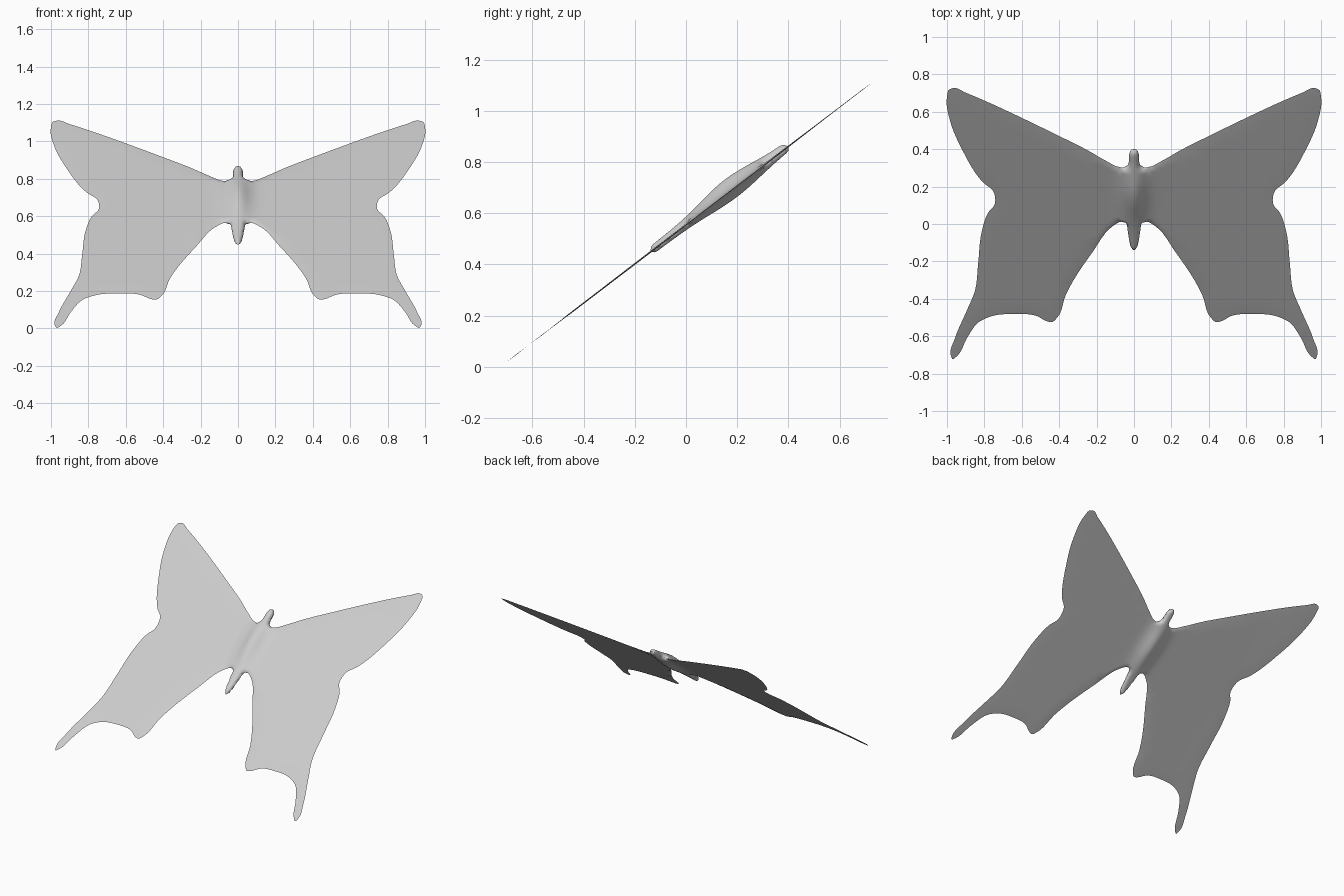
import bpy, math
from mathutils import Vector
from mathutils.geometry import delaunay_2d_cdt

if "Cube" in bpy.data.objects:
    bpy.data.objects.remove(bpy.data.objects["Cube"])

SLOPE, Z_MID = 0.765, 0.555        # the whole figure lies on one tilted plane
NORMAL = Vector((0, -SLOPE, 1)).normalized()

# Right half of the silhouette seen from above, head tip round to abdomen tip
HALF = [(0, .40), (.018, .392), (.026, .37), (.027, .34), (.034, .315), (.055, .303), (.09, .308),
        (.15, .338), (.25, .395), (.42, .48), (.62, .577), (.8, .66), (.9, .702), (.965, .727),
        (.99, .717), (1.0, .68), (.98, .54), (.92, .40), (.81, .225), (.75, .17), (.745, .105),
        (.78, .06), (.815, -.045), (.833, -.21), (.85, -.355), (.895, -.465), (.957, -.61),
        (.98, -.70), (.97, -.722), (.945, -.705), (.893, -.61), (.83, -.525), (.76, -.493),
        (.64, -.481), (.52, -.492), (.465, -.52), (.44, -.525), (.41, -.50), (.365, -.44 + .06),
        (.225, -.155), (.107, -.007), (.07, .012), (.047, .008), (.033, -.04), (.025, -.09),
        (.015, -.125), (0, -.14)]


def smooth_loop(points, steps):
    """Closed Catmull-Rom curve through the points."""
    n, out = len(points), []
    for i in range(n):
        a, b, c, d = (Vector(points[(i + k) % n]) for k in (-1, 0, 1, 2))
        # centripetal-style tangents keep uneven spacing tidy
        l0, l1, l2 = (max((q - p).length, 1e-6) for p, q in ((a, b), (b, c), (c, d)))
        m1 = ((b - a) / l0 * l1 + (c - b) / l1 * l0) / (l0 + l1) * l1
        m2 = ((c - b) / l1 * l2 + (d - c) / l2 * l1) / (l1 + l2) * l1
        for s in range(steps):
            t = s / steps
            out.append(b * (2*t**3 - 3*t**2 + 1) + m1 * (t**3 - 2*t**2 + t)
                       + c * (3*t**2 - 2*t**3) + m2 * (t**3 - t**2))
    return out


def edge_distance(p, loop):
    """Distance to the silhouette, negative outside it."""
    best, inside = 9.0, False
    for i, b in enumerate(loop):
        a = loop[i - 1]
        ab, ap = b - a, p - a
        t = min(max(ap.dot(ab) / max(ab.length_squared, 1e-12), 0), 1)
        best = min(best, (ap - ab * t).length)
        if (a.y > p.y) != (b.y > p.y) and p.x < a.x + ab.x * (p.y - a.y) / ab.y:
            inside = not inside
    return best if inside else -best


def half_thickness(p, d, body_scale):
    """Rounded body blending out into very thin wings."""
    body = .014 + .030 * math.exp(-((p.y - .18) / .14) ** 2)
    wing = .001 + .003 * math.exp(-(p.x / .5) ** 2)
    h = wing + body * body_scale * math.exp(-(p.x / .065) ** 2)
    t = min(d / max(h, .012), 1)
    return h * math.sqrt(1 - (1 - t) ** 2)


# Silhouette, mirrored to both sides
outline = smooth_loop(HALF + [(-x, y) for x, y in HALF[-2:0:-1]], 6)

# Inner points: fine around the body, coarse over the wings
inner = []
def scatter(x0, x1, y0, y1, step, skip=None):
    for i in range(round((x1 - x0) / step) + 1):
        for j in range(round((y1 - y0) / step) + 1):
            p = Vector((x0 + i * step, y0 + j * step))
            if skip and skip(p):
                continue
            d = edge_distance(p, outline)
            if d > step * .35:
                inner.append((p, d))

scatter(-.06, .06, -.16, .42, .008)
scatter(-.2, .2, -.16, .42, .02, lambda p: abs(p.x) < .065)
scatter(-1, 1, -.76, .76, .05, lambda p: abs(p.x) < .21 and -.17 < p.y < .43)

n = len(outline)
flat = outline + [p for p, d in inner]
pts, _, tris, *_ = delaunay_2d_cdt(flat, [(i, (i + 1) % n) for i in range(n)], [], 1, 1e-6)
# Keep only triangles inside the silhouette
tris = [t for t in tris if edge_distance(sum((pts[i] for i in t), Vector((0, 0))) / 3, outline) > 0]

# Raise an upper and a lower skin that share the rim
verts, upper, lower = [], [], []
for p in pts:
    d = max(edge_distance(p, outline), 0)
    base = Vector((p.x, p.y, Z_MID + SLOPE * p.y))
    upper.append(len(verts))
    if d < 1e-5:
        lower.append(len(verts))
        verts.append(base)
    else:
        lower.append(len(verts) + 1)
        verts += [base + NORMAL * half_thickness(p, d, 1), base - NORMAL * half_thickness(p, d, .7)]
faces = []
for t in tris:
    a, b, c = (pts[i] for i in t)
    if (b - a).cross(c - a) < 0:
        t = t[::-1]
    faces += [[upper[i] for i in t], [lower[i] for i in reversed(t)]]

mesh = bpy.data.meshes.new("butterfly")
mesh.from_pydata(verts, [], faces)
butterfly = bpy.data.objects.new("butterfly", mesh)
bpy.context.collection.objects.link(butterfly)

grey = bpy.data.materials.new("light_grey")
grey.diffuse_color = (.6, .6, .6, 1)
grey.use_nodes = True
grey.node_tree.nodes["Principled BSDF"].inputs["Base Color"].default_value = grey.diffuse_color
mesh.materials.append(grey)

bpy.context.view_layer.objects.active = butterfly
butterfly.select_set(True)
bpy.ops.object.shade_smooth_by_angle(angle=math.radians(50))
